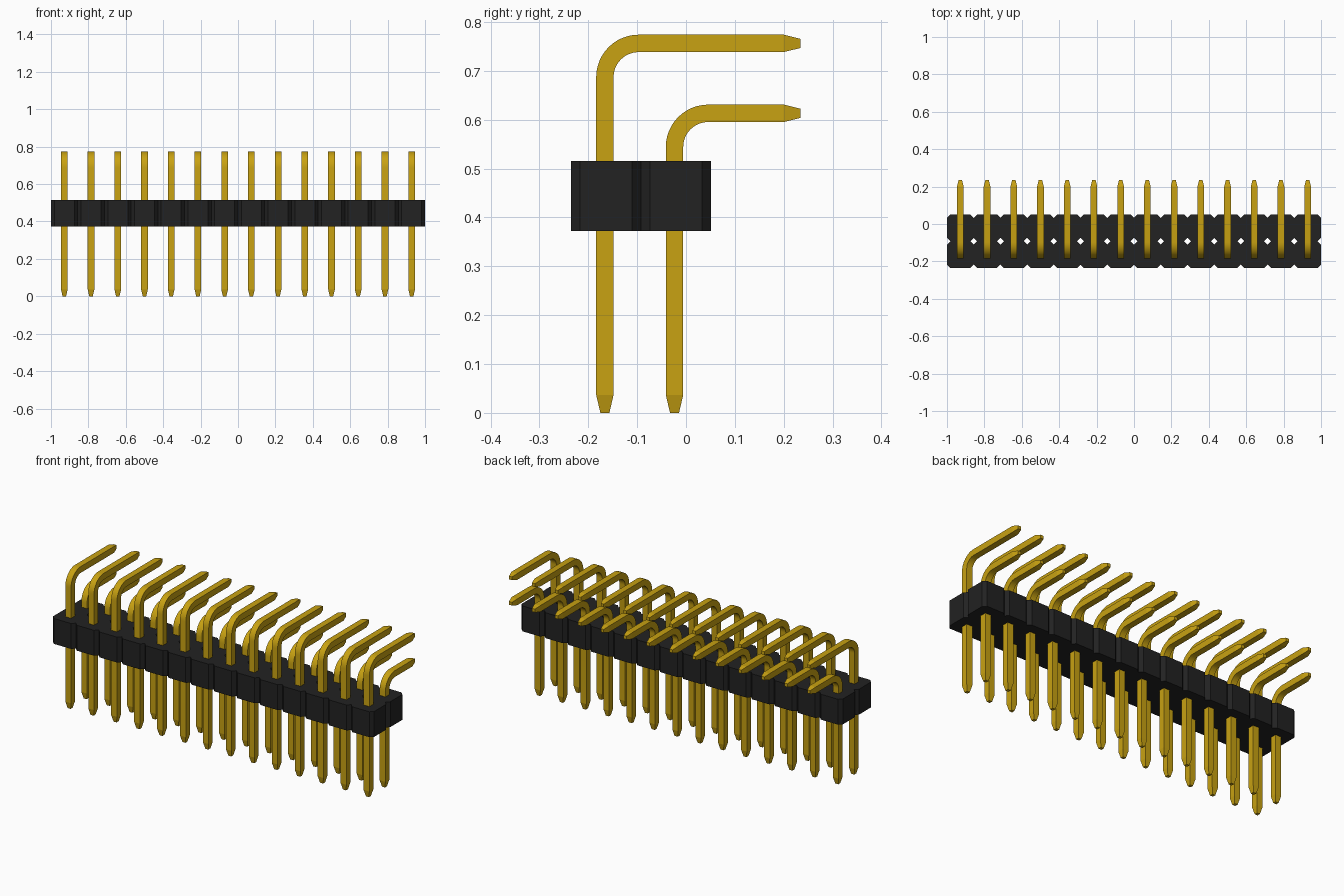
import bpy, bmesh, math
from mathutils import Vector

cube = bpy.data.objects.get("Cube")
if cube:
    bpy.data.objects.remove(cube)

COLUMNS = 14
PITCH = 2 / COLUMNS
ROWS = (-0.166, -0.0235)          # y of the front and back pin rows
BODY_Y = -0.235                   # front edge of the housing
BODY_LOW, BODY_HIGH = 0.372, 0.515


def make_material(name, colour, roughness):
    mat = bpy.data.materials.new(name)
    mat.use_nodes = True
    mat.diffuse_color = (*colour, 1)
    shader = mat.node_tree.nodes["Principled BSDF"]
    shader.inputs["Base Color"].default_value = (*colour, 1)
    shader.inputs["Roughness"].default_value = roughness
    return mat


def make_object(name, bm, mat):
    bmesh.ops.remove_doubles(bm, verts=bm.verts, dist=0.0001)
    bmesh.ops.recalc_face_normals(bm, faces=bm.faces)
    mesh = bpy.data.meshes.new(name)
    bm.to_mesh(mesh)
    bm.free()
    mesh.materials.append(mat)
    obj = bpy.data.objects.new(name, mesh)
    bpy.context.collection.objects.link(obj)
    return obj


gold = make_material("gold", (0.58, 0.36, 0.006), 0.4)
black = make_material("black plastic", (0.016, 0.016, 0.016), 0.6)


# Housing: joined cells with chamfered upright corners, open where cells meet
def add_cell(bm, col, row):
    h, c = PITCH / 2, 0.018
    cx, cy = -1 + (col + 0.5) * PITCH, BODY_Y + (row + 0.5) * PITCH
    outline = [(h, c - h), (h, h - c), (h - c, h), (c - h, h),
               (-h, h - c), (-h, c - h), (c - h, -h), (h - c, -h)]
    low, high = ([bm.verts.new((cx + x, cy + y, z)) for x, y in outline]
                 for z in (BODY_LOW, BODY_HIGH))
    bm.faces.new(low)
    bm.faces.new(high)
    outer = {0: col == COLUMNS - 1, 2: row == 1, 4: col == 0, 6: row == 0}
    for i in range(8):
        if outer.get(i, True):
            j = (i + 1) % 8
            bm.faces.new((low[i], low[j], high[j], high[i]))


bm = bmesh.new()
for col in range(COLUMNS):
    for row in range(2):
        add_cell(bm, col, row)
make_object("housing", bm, black)


# Pins: square wire swept up, round a right-angle bend and back, tapered ends
def make_pin_row(name, y, z):
    half, tip, radius, steps = 0.0178, 0.0092, 0.069, 12
    stations = [(y, 0, 0, tip), (y, 0.037, 0, half)]
    for i in range(steps + 1):
        a = math.pi / 2 * i / steps
        stations.append((y + radius * (1 - math.cos(a)),
                         z - radius * (1 - math.sin(a)), a, half))
    end = math.pi / 2
    stations += [(0.2, z, end, half), (0.2345, z, end, tip)]

    bm = bmesh.new()
    rings = []
    for py, pz, a, s in stations:
        side = Vector((0, math.cos(a), -math.sin(a)))
        centre = Vector((-1 + PITCH / 2, py, pz))
        rings.append([bm.verts.new(centre + Vector((u * s, 0, 0)) + side * v * s)
                      for u, v in ((-1, -1), (1, -1), (1, 1), (-1, 1))])
    for r, q in zip(rings, rings[1:]):
        for i in range(4):
            j = (i + 1) % 4
            bm.faces.new((r[i], r[j], q[j], q[i]))
    bm.faces.new(rings[0])
    bm.faces.new(rings[-1])
    obj = make_object(name, bm, gold)

    bpy.ops.object.select_all(action="DESELECT")
    obj.select_set(True)
    bpy.context.view_layer.objects.active = obj
    bpy.ops.object.shade_smooth_by_angle(angle=math.radians(12))

    array = obj.modifiers.new("repeat", "ARRAY")
    array.count = COLUMNS
    array.use_relative_offset = False
    array.use_constant_offset = True
    array.constant_offset_displace = (PITCH, 0, 0)


make_pin_row("front_tall_pins", ROWS[0], 0.756)
make_pin_row("back_short_pins", ROWS[1], 0.613)
